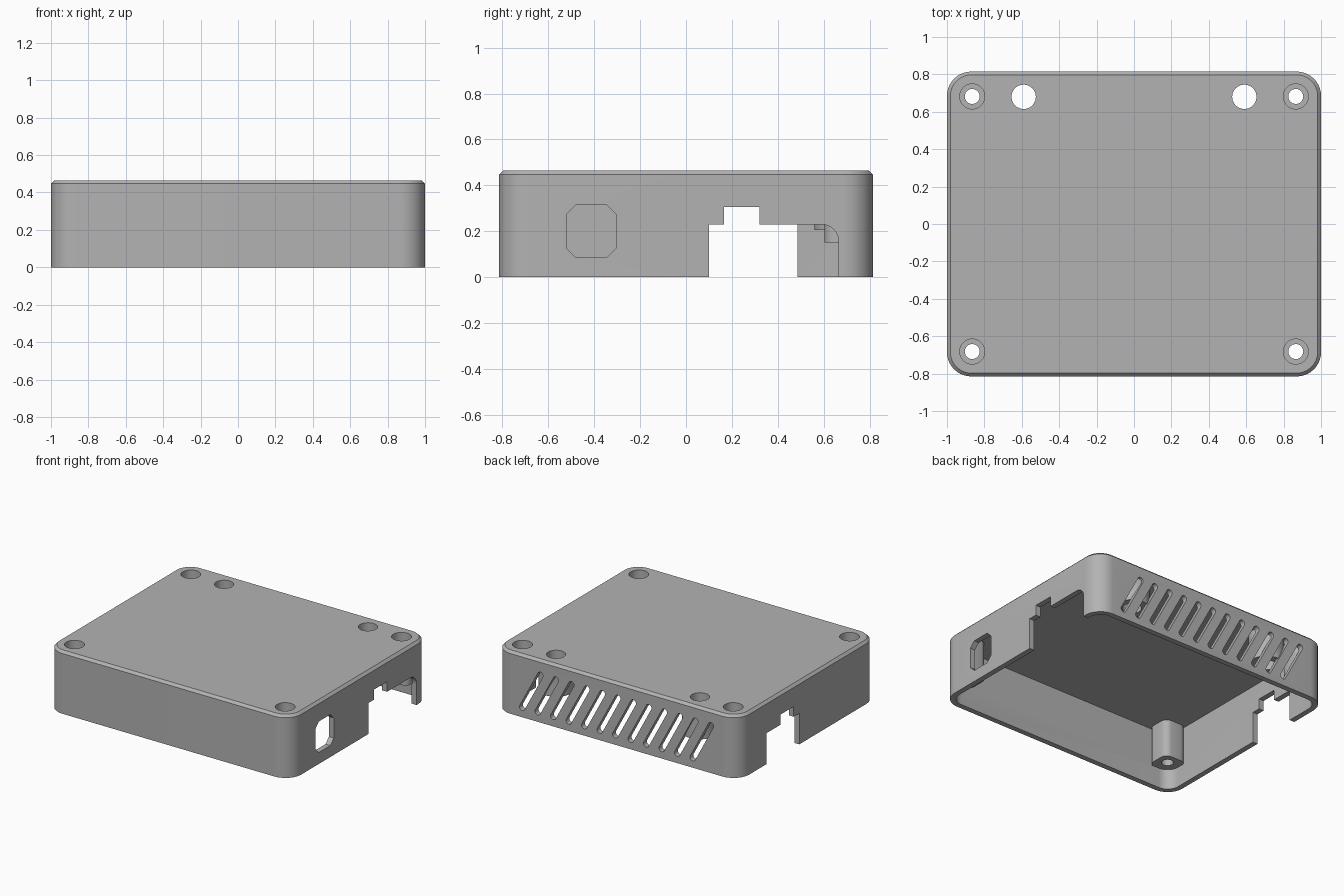
import bpy, bmesh, math
from mathutils import Matrix

if "Cube" in bpy.data.objects:
    bpy.data.objects.remove(bpy.data.objects["Cube"])

H, HX, HY, WALL, ROOF = 0.465, 1.0, 0.815, 0.04, 0.035

grey = bpy.data.materials.new("mid_grey")
grey.diffuse_color = (0.45, 0.45, 0.45, 1)
grey.use_nodes = True
grey.node_tree.nodes["Principled BSDF"].inputs["Base Color"].default_value = grey.diffuse_color


def rounded(x0, x1, y0, y1, r, n=10):
    """Rounded rectangle outline, counter-clockwise."""
    pts = []
    for k, (cx, cy) in enumerate([(x1 - r, y1 - r), (x0 + r, y1 - r), (x0 + r, y0 + r), (x1 - r, y0 + r)]):
        for i in range(n + 1):
            a = math.pi / 2 * (k + i / n)
            pts.append((cx + r * math.cos(a), cy + r * math.sin(a)))
    return pts


def circle(cx, cy, r, n=40):
    return [(cx + r * math.cos(2 * math.pi * i / n), cy + r * math.sin(2 * math.pi * i / n)) for i in range(n)]


def loft(name, rings):
    """Solid through a stack of outlines, each (points, height)."""
    bm = bmesh.new()
    loops = [[bm.verts.new((x, y, z)) for x, y in pts] for pts, z in rings]
    for a, b in zip(loops, loops[1:]):
        for i in range(len(a)):
            j = (i + 1) % len(a)
            bm.faces.new((a[i], a[j], b[j], b[i]))
    bm.faces.new(loops[0][::-1])
    bm.faces.new(loops[-1])
    bmesh.ops.recalc_face_normals(bm, faces=bm.faces)
    me = bpy.data.meshes.new(name)
    bm.to_mesh(me)
    bm.free()
    ob = bpy.data.objects.new(name, me)
    bpy.context.collection.objects.link(ob)
    me.materials.append(grey)
    return ob


def prism(name, pts, z0, z1):
    return loft(name, [(pts, z0), (pts, z1)])


def side_prism(name, yz, x0, x1):
    """Outline in y and z, pushed along x."""
    ob = prism(name, yz, x0, x1)
    ob.data.transform(Matrix(((0, 0, 1, 0), (1, 0, 0, 0), (0, 1, 0, 0), (0, 0, 0, 1))))
    return ob


def combine(target, tool, op):
    m = target.modifiers.new(op, 'BOOLEAN')
    m.operation, m.object, m.solver = op, tool, 'EXACT'
    bpy.context.view_layer.objects.active = target
    bpy.ops.object.modifier_apply(modifier=m.name)
    bpy.data.objects.remove(tool)


# Outer shell with chamfered top edge, hollow and open below
c = 0.018
full = rounded(-HX, HX, -HY, HY, 0.13)
inset = rounded(-HX + c, HX - c, -HY + c, HY - c, 0.13 - c)
case = loft("case_cover", [(full, 0), (full, H - c), (inset, H)])
inner = rounded(-HX + WALL, HX - WALL, -HY + WALL, HY - WALL, 0.13 - WALL)
combine(case, prism("cavity", inner, -0.1, H - ROOF), 'DIFFERENCE')

# Stepped connector openings in the side walls
step = [(0.165, 0.23), (0.165, 0.305), (0.32, 0.305), (0.32, 0.23)]
arc = [(0.59 + 0.075 * math.sin(a), 0.155 + 0.075 * math.cos(a))
       for a in [math.pi / 2 * i / 8 for i in range(9)]]
right = [(0.10, -0.1), (0.10, 0.23)] + step + arc + [(0.665, -0.1)]
left = [(0.10, -0.1), (0.10, 0.23)] + step + [(0.485, 0.23), (0.485, -0.1)]
combine(case, side_prism("right_opening", right, 0.9, 1.1), 'DIFFERENCE')
combine(case, side_prism("left_opening", left, -1.1, -0.9), 'DIFFERENCE')

# Eight-sided port in the right wall
y0, y1, z0, z1, k = -0.52, -0.305, 0.085, 0.315, 0.04
port = [(y0 + k, z0), (y1 - k, z0), (y1, z0 + k), (y1, z1 - k),
        (y1 - k, z1), (y0 + k, z1), (y0, z1 - k), (y0, z0 + k)]
combine(case, side_prism("port", port, 0.9, 1.1), 'DIFFERENCE')

# Slanted vent slots in the back wall
for i in range(12):
    slot = prism("vent", rounded(-0.0225, 0.0225, -0.18, 0.18, 0.022, 6), -0.1, 0.1)
    x = 0.7 - i * 1.4 / 11
    slot.data.transform(Matrix.Translation((x, HY, 0.212)) @ Matrix.Rotation(math.radians(-28), 4, 'Y')
                        @ Matrix.Rotation(math.pi / 2, 4, 'X'))
    combine(case, slot, 'DIFFERENCE')

# Corner screw posts and the two tubes along the back
TOP = H - 0.01
for sx in (-1, 1):
    for sy in (-1, 1):
        xs = sorted((sx * 0.785, sx * 0.966))
        ys = sorted((sy * 0.603, sy * 0.781))
        combine(case, prism("post", rounded(*xs, *ys, 0.05, 6), 0.15, TOP), 'UNION')
    combine(case, prism("tube", circle(sx * 0.59, 0.68, 0.12), 0.205, TOP), 'UNION')

# Screw holes with wide head recesses, and plain holes through the tubes
for sx in (-1, 1):
    for sy in (-1, 1):
        x, y = sx * 0.865, sy * 0.682
        combine(case, prism("screw_hole", circle(x, y, 0.04), 0.05, 0.6), 'DIFFERENCE')
        combine(case, prism("head_recess", circle(x, y, 0.067), 0.22, 0.6), 'DIFFERENCE')
    combine(case, prism("tube_hole", circle(sx * 0.59, 0.68, 0.065), 0.05, 0.6), 'DIFFERENCE')

bpy.ops.object.select_all(action='DESELECT')
case.select_set(True)
bpy.context.view_layer.objects.active = case
bpy.ops.object.shade_smooth_by_angle(angle=math.radians(30))
